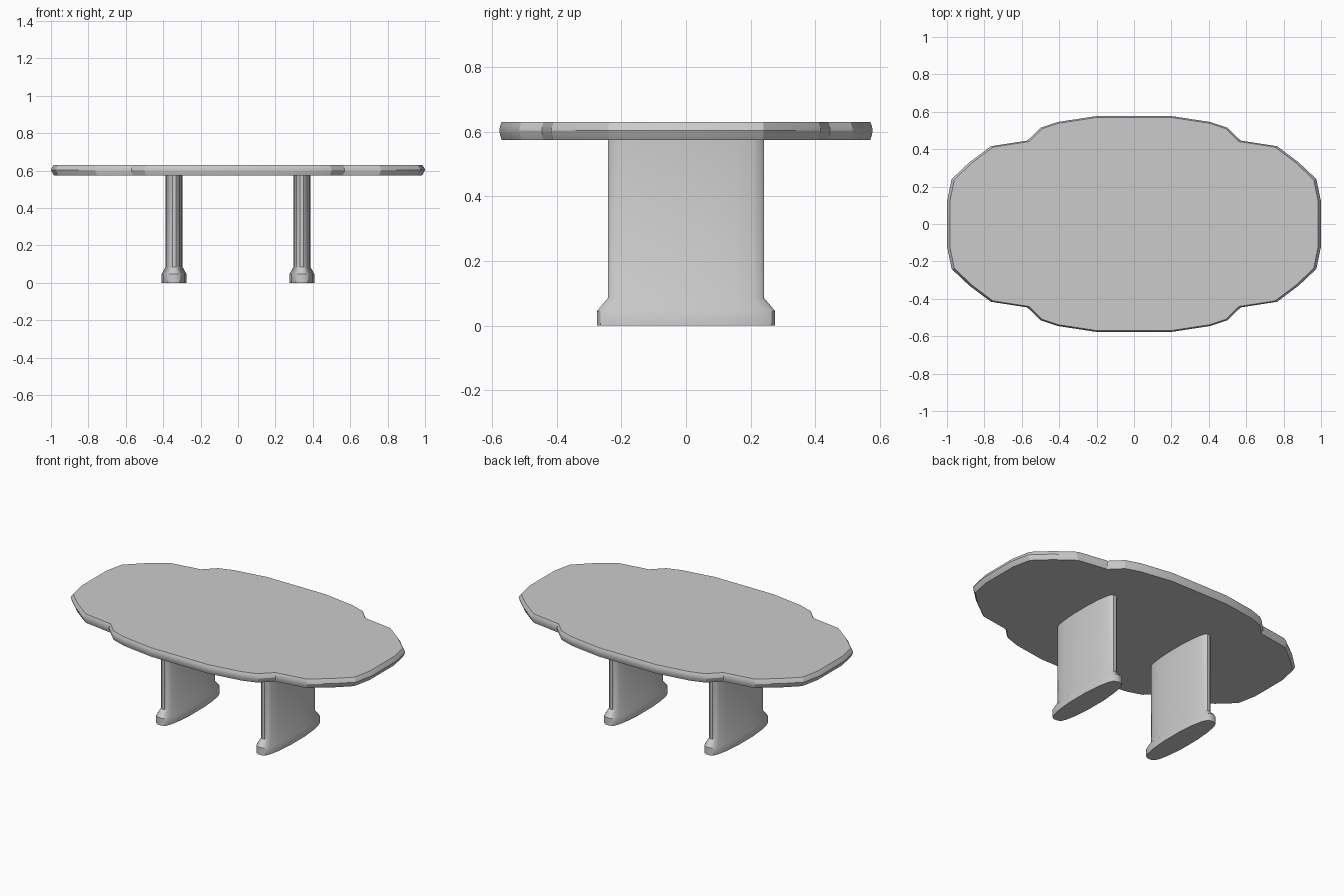
import bpy, bmesh

if "Cube" in bpy.data.objects:
    bpy.data.objects.remove(bpy.data.objects["Cube"])


def mirror_outline(quarter):
    """Full counter-clockwise outline from first-quadrant points (+x side to +y side)."""
    top = quarter + [(-x, y) for x, y in reversed(quarter)]
    return top + [(-x, -y) for x, y in top]


def loft(name, outline, rings, location=(0, 0, 0), angle=0.6):
    """Stack scaled copies of an outline; rings are (z, x scale, y scale)."""
    bm = bmesh.new()
    loops = [[bm.verts.new((x * sx, y * sy, z)) for x, y in outline]
             for z, sx, sy in rings]
    n = len(outline)
    for a, b in zip(loops, loops[1:]):
        for i in range(n):
            j = (i + 1) % n
            bm.faces.new((a[i], a[j], b[j], b[i]))
    bm.faces.new(list(reversed(loops[0])))
    bm.faces.new(loops[-1])
    bmesh.ops.recalc_face_normals(bm, faces=bm.faces)
    mesh = bpy.data.meshes.new(name)
    bm.to_mesh(mesh)
    bm.free()
    obj = bpy.data.objects.new(name, mesh)
    obj.location = location
    bpy.context.collection.objects.link(obj)
    bpy.ops.object.select_all(action='DESELECT')
    obj.select_set(True)
    bpy.context.view_layer.objects.active = obj
    bpy.ops.object.shade_smooth_by_angle(angle=angle)
    return obj


# Table top: stepped oval with a softly pointed edge
top_quarter = [(1.0, 0.12), (0.975, 0.24), (0.88, 0.33), (0.765, 0.416),
               (0.57, 0.446), (0.50, 0.515), (0.41, 0.545), (0.20, 0.577)]
loft("table_top", mirror_outline(top_quarter),
     [(0.575, 0.985, 0.988), (0.59, 0.994, 0.997), (0.604, 1, 1),
      (0.617, 0.994, 0.997), (0.63, 0.985, 0.988)], angle=0.35)

# Slab legs: bowed cross-section with a flared foot
leg_quarter = [(0.067, 0.07), (0.058, 0.17), (0.045, 0.235),
               (0.032, 0.264), (0.014, 0.275)]
leg_rings = [(0.0, 1, 1), (0.046, 1, 1), (0.085, 0.68, 0.88), (0.58, 0.68, 0.88)]
for side, x in (("left", -0.342), ("right", 0.342)):
    loft(side + "_leg", mirror_outline(leg_quarter), leg_rings, (x, 0, 0))
